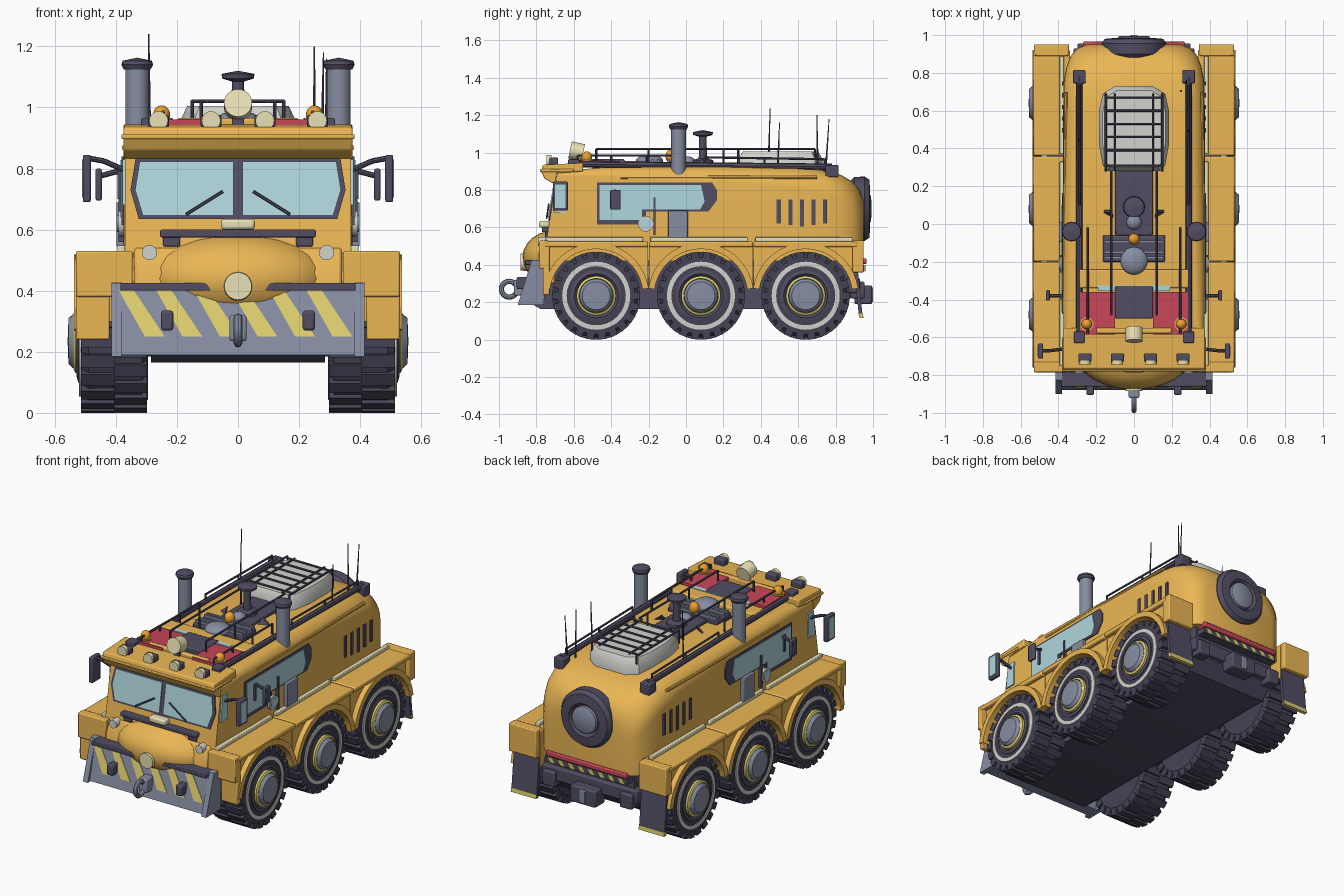
import bpy, bmesh
from math import sin, cos, pi, radians
from mathutils import Vector, Matrix

if "Cube" in bpy.data.objects:
    bpy.data.objects.remove(bpy.data.objects["Cube"])

COL = dict(yellow=(.83, .47, .09), dark=(.085, .075, .125), glass=(.43, .68, .72), cream=(.82, .75, .46),
           red=(.58, .06, .10), steel=(.24, .27, .36), pale=(.65, .65, .61), orange=(.85, .35, .03),
           stripe=(.74, .62, .16), tyre=(.06, .055, .09))
MATS = {}
for k, c in COL.items():
    MATS[k] = bpy.data.materials.new(k)
    MATS[k].diffuse_color = (*c, 1)


def finish(name, bm, mat, mirror=False, bevel=0):
    bmesh.ops.remove_doubles(bm, verts=bm.verts, dist=1e-5)
    bmesh.ops.recalc_face_normals(bm, faces=bm.faces)
    me = bpy.data.meshes.new(name)
    bm.to_mesh(me)
    bm.free()
    ob = bpy.data.objects.new(name, me)
    bpy.context.collection.objects.link(ob)
    me.materials.append(MATS[mat])
    if bevel:
        b = ob.modifiers.new("bevel", 'BEVEL')
        b.width, b.segments, b.limit_method = bevel, 2, 'ANGLE'
    if mirror:
        ob.modifiers.new("mirror", 'MIRROR').use_mirror_merge = False
    return ob


def add_box(bm, lo, hi):
    lo, hi = Vector(lo), Vector(hi)
    bmesh.ops.create_cube(bm, size=1, matrix=Matrix.Translation((lo + hi) / 2) @ Matrix.Diagonal((*(hi - lo), 1)))


def boxes(name, items, mat, mirror=False, bevel=0):
    bm = bmesh.new()
    for lo, hi in items:
        add_box(bm, lo, hi)
    return finish(name, bm, mat, mirror, bevel)


def prisms(name, polys, vec, mat, mirror=False, bevel=0):
    bm = bmesh.new()
    for pts in polys:
        f = bm.faces.new([bm.verts.new(p) for p in pts])
        r = bmesh.ops.extrude_face_region(bm, geom=[f], use_keep_orig=True)
        bmesh.ops.translate(bm, vec=vec, verts=[v for v in r['geom'] if isinstance(v, bmesh.types.BMVert)])
    return finish(name, bm, mat, mirror, bevel)


def side(name, yz, x0, x1, mat, mirror=True, bevel=0):
    return prisms(name, [[(x0, y, z) for y, z in yz]], (x1 - x0, 0, 0), mat, mirror, bevel)


def tubes(name, segs, r, mat, mirror=False, n=8, r2=None):
    bm = bmesh.new()
    for a, b in segs:
        a, b = Vector(a), Vector(b)
        m = Matrix.Translation((a + b) / 2) @ (b - a).to_track_quat('Z', 'Y').to_matrix().to_4x4()
        bmesh.ops.create_cone(bm, cap_ends=True, segments=n, radius1=r, radius2=r if r2 is None else r2,
                              depth=(b - a).length, matrix=m)
    return finish(name, bm, mat, mirror)


def balls(name, items, mat, mirror=False):
    bm = bmesh.new()
    for c, s in items:
        bmesh.ops.create_uvsphere(bm, u_segments=24, v_segments=12, radius=1,
                                  matrix=Matrix.Translation(c) @ Matrix.Diagonal((*s, 1)))
    return finish(name, bm, mat, mirror)


def loft(bm, rings):
    rows = [[bm.verts.new(p) for p in r] for r in rings]
    n = len(rows[0])
    for a, b in zip(rows, rows[1:]):
        for i in range(n):
            bm.faces.new((a[i], a[(i + 1) % n], b[(i + 1) % n], b[i]))
    bm.faces.new(rows[0])
    bm.faces.new(rows[-1])


def lathe(name, prof, c, axis, mat, mirror=False, n=40):
    # profile of (radius, offset along axis)
    bm = bmesh.new()
    ring = lambda r, o: [Vector(c) + (Vector((o, r * cos(t), r * sin(t))) if axis == 'x' else
                         Vector((r * cos(t), o, r * sin(t))) if axis == 'y' else
                         Vector((r * cos(t), r * sin(t), o))) for t in [2 * pi * i / n for i in range(n)]]
    loft(bm, [ring(r, o) for r, o in prof])
    return finish(name, bm, mat, mirror)


# hull: rounded sections lofted from the leaning cab front to the domed tail
def section(y, w, top, r, lean=0, bot=.42):
    arc = [(w - r + r * cos(t), top - r + r * sin(t)) for t in [pi / 2 * i / 8 for i in range(9)]]
    pts = [(w, bot)] + arc + [(-x, z) for x, z in reversed(arc)] + [(-w, bot)]
    return [(x, y + lean * (z - .6), z) for x, z in pts]


bm = bmesh.new()
loft(bm, [section(*s) for s in [(-.735, .37, .90, .03, .16), (-.45, .375, .92, .05), (.1, .375, .925, .08),
                                (.6, .375, .92, .11), (.75, .372, .905, .13), (.83, .358, .88, .14),
                                (.89, .335, .845, .15), (.93, .30, .80, .15), (.95, .25, .74, .13)]])
finish("hull", bm, "yellow")
fy = lambda z, off=0: -.735 + .16 * (z - .6) - off

# chassis and underside
side("chassis", [(-.84, .2), (-.78, .165), (.82, .165), (.9, .24), (.9, .45), (-.78, .45)], -.285, .285, "dark", False)
tubes("axles", [((-.3, y, .235), (.3, y, .235)) for y in (-.48, .08, .64)], .05, "dark")

# wheels
for i, cy in enumerate((-.48, .08, .64)):
    c = (0, cy, .235)
    lathe(f"tyre_{i}", [(.12, .30), (.19, .295), (.222, .315), (.224, .49), (.205, .512), (.13, .518), (.12, .49)],
          c, 'x', "tyre", True)
    lathe(f"tyre_white_band_{i}", [(.158, .505), (.158, .521), (.182, .520), (.182, .505)], c, 'x', "pale", True)
    lathe(f"rim_{i}", [(.135, .49), (.135, .523), (.118, .528), (.105, .515), (.1, .49)], c, 'x', "dark", True)
    lathe(f"rim_ring_{i}", [(.105, .50), (.105, .532), (.092, .538), (.09, .50)], c, 'x', "stripe", True)
    lathe(f"hub_{i}", [(.092, .5), (.09, .538), (.075, .555), (.001, .558)], c, 'x', "steel", True, 24)
    bm = bmesh.new()
    for k in range(22):
        for h, (x0, x1) in enumerate(((.298, .405), (.405, .514))):
            b2 = bmesh.new()
            add_box(b2, (x0, -.021, .195), (x1, .021, .235))
            rot = Matrix.Translation(c) @ Matrix.Rotation(2 * pi * (k + h / 2) / 22, 4, 'X')
            vs = [bm.verts.new(rot @ v.co) for v in b2.verts]
            for f in b2.faces:
                bm.faces.new([vs[v.index] for v in f.verts])
            b2.free()
    finish(f"tread_blocks_{i}", bm, "tyre", True)
    # fender with arch cut-out, flange and top plate
    arc = lambda r, a0, a1: [(cy + r * cos(radians(a)), .235 + r * sin(radians(a)))
                             for a in [a0 + (a1 - a0) * j / 20 for j in range(21)]]
    side(f"fender_{i}", [(cy - .278, .30), *arc(.252, 165, 15), (cy + .278, .30), (cy + .278, .51), (cy - .278, .51)],
         .34, .505, "yellow")
    side(f"fender_flange_{i}", arc(.25, 172, 8) + arc(.283, 8, 172), .49, .537, "yellow")
    boxes(f"fender_top_{i}", [((.34, cy - .278, .495), (.532, cy + .278, .525))], "yellow", True, .008)
    boxes(f"fender_rail_{i}", [((.37, cy - .27, .525), (.395, cy + .25, .548))], "cream", True, .004)
boxes("fender_ends", [((.345, -.785, .38), (.53, -.73, .53)), ((.42, -.765, .24), (.53, -.73, .39)),
                      ((.345, .89, .36), (.53, .95, .53))], "yellow", True, .006)
side("mudflaps", [(.90, .36), (.92, .36), (.945, .12), (.925, .12)], .345, .515, "dark")
side("mudflap_edges", [(.924, .14), (.946, .14), (.949, .115), (.927, .115)], .345, .516, "stripe")

# nose, grille cowl, lamps
balls("nose", [((0, -.70, .44), (.30, .175, .145))], "yellow")
side("nose_base", [(-.70, .3), (-.79, .3), (-.79, .46), (-.75, .54), (-.70, .55)], -.34, .34, "yellow", False, .01)
boxes("cowl", [((-.255, -.77, .575), (.255, -.70, .60)), ((-.245, -.755, .545), (-.19, -.70, .58)),
               ((.19, -.755, .545), (.245, -.70, .58))], "dark", False, .005)
boxes("cowl_lamp", [((-.055, -.785, .60), (.055, -.73, .635))], "cream", False, .01)
tubes("head_lamp", [((0, -.80, .415), (0, -.885, .415))], .052, "cream", n=20, r2=.045)
tubes("corner_lamps", [((.29, -.74, .525), (.29, -.79, .525))], .025, "pale", True, 16)

# striped blade
by = lambda z, off=0: -.83 - .05 * (.42 - z) / .23 - off
side("blade", [(-.79, .41), (by(.41), .41), (by(.19), .19), (-.80, .19)], -.385, .385, "steel", False)
side("blade_sides", [(-.745, .43), (-.825, .425), (-.90, .185), (-.76, .185)], .382, .415, "steel")
boxes("blade_top", [((-.385, -.86, .40), (.385, -.775, .425))], "dark", False, .004)
prisms("blade_stripes", [[(x, by(.4, .003), .4), (x + .05, by(.4, .003), .4), (x + .15, by(.25, .003), .25),
                          (x + .085, by(.25, .003), .25)] for x in [-.39 + .123 * i for i in range(6)]],
       (0, .01, 0), "stripe")
boxes("blade_hooks", [((.212, -.905, .27), (.252, -.84, .335))], "dark", True, .008)
boxes("tow_mount", [((-.028, -.92, .235), (.028, -.85, .32))], "steel", False, .008)
bpy.ops.mesh.primitive_torus_add(location=(0, -.945, .27), rotation=(0, pi / 2, 0), major_radius=.042,
                                 minor_radius=.014, major_segments=24, minor_segments=8)
ring = bpy.context.object
ring.name = "tow_ring"
ring.data.materials.append(MATS["steel"])

# windscreen, wipers and visor
front = lambda pts, o: [(x, fy(z, o), z) for x, z in pts]
prisms("windscreen_frame", [front([(0, .635), (.325, .635), (.352, .73), (.335, .835), (0, .835)], .006)],
       (0, .03, 0), "dark", True)
prisms("windscreen", [front([(.014, .648), (.312, .648), (.337, .73), (.322, .823), (.014, .823)], .011)],
       (0, .03, 0), "glass", True)
tubes("wipers", [((.17, fy(.65, .018), .65), (.05, fy(.725, .018), .725))], .005, "dark", True, 6)
side("visor", [(-.70, .83), (-.755, .86), (-.775, .90), (-.765, .935), (-.55, .945), (-.55, .9), (-.69, .89)],
     -.375, .375, "yellow", False, .006)
boxes("visor_lip", [((-.382, -.78, .897), (.382, -.60, .912))], "yellow", False, .004)

# side glazing, door details, vents
win = [(-.475, .615), (-.215, .615), (-.215, .685), (.12, .685), (.165, .745), (.165, .80), (.14, .84), (-.475, .84)]
side("window_frame", win, .35, .381, "dark")
side("side_window", [(-.462, .64), (-.235, .64), (-.235, .695), (.075, .695), (.10, .74), (.08, .828), (-.462, .828)],
     .35, .385, "glass")
side("quarter_window", [(-.705, .68), (-.64, .68), (-.635, .83), (-.69, .83)], .35, .379, "glass")
boxes("pillars", [((.36, -.175, .56), (.392, -.163, .76)), ((.36, -.40, .7), (.395, -.385, .8))], "dark", True)
tubes("side_porthole", [((.36, -.215, .62), (.392, -.215, .62))], .042, "pale", True, 24)
tubes("side_porthole_glass", [((.36, -.215, .62), (.396, -.215, .62))], .028, "glass", True, 24)
side("exhaust_shield", [(-.095, .545), (.01, .545), (.01, .69), (-.095, .69)], .36, .398, "steel", True, .004)
prisms("side_vents", [[(.36, y, .605 + d), (.36, y + .022, .605 + d), (.36, y + .022, .75), (.36, y, .75)]
                      for y, d in [(.485 + .062 * i, .008 * abs(i - 2)) for i in range(5)]], (.02, 0, 0), "dark", True)
tubes("side_trim", [((.372, -.35, .868), (.36, .7, .868))], .009, "yellow", True)
boxes("step_bars", [((.35, y, .33), (.46, y + .06, .40)) for y in (-.23, .33)], "steel", True)

# mirrors
boxes("mirrors", [((.482, -.712, .69), (.508, -.632, .845)), ((.446, -.405, .695), (.466, -.35, .80))], "dark", True, .006)
boxes("mirror_glass", [((.50, -.70, .705), (.511, -.644, .83))], "glass", True)
tubes("mirror_arms", [((.36, -.66, .79), (.44, -.67, .825)), ((.44, -.67, .825), (.495, -.672, .835)),
                      ((.36, -.38, .80), (.455, -.38, .775))], .009, "dark", True)

# exhaust stacks
tubes("exhaust_stack", [((.33, -.04, .80), (.33, -.04, 1.14))], .039, "steel", True, 24)
lathe("exhaust_cap", [(.044, 1.125), (.052, 1.14), (.048, 1.153), (.001, 1.163)], (.33, -.04, 0), 'z', "dark", True, 24)

# roof: red panels, deck, hatch with rack
side("red_roof_panel", [(-.585, .94), (-.36, .93), (-.36, .955), (-.585, .96)], .10, .285, "red")
boxes("roof_sill", [((-.29, -.34, .91), (.29, -.24, .955)), ((-.2, -.58, .91), (.2, -.55, .965))], "yellow", False, .008)
boxes("roof_skylight", [((-.19, -.355, .92), (.19, -.325, .958))], "glass")
boxes("roof_deck", [((-.10, -.50, .91), (.10, -.33, .965)), ((-.165, -.20, .91), (.165, -.06, .95)),
                    ((-.10, -.06, .91), (.10, .30, .945))], "dark", False, .006)
boxes("deck_slats", [((-.16, y, .95), (.16, y + .012, .965)) for y in (-.185, -.155, -.10, -.075)], "steel")
prisms("deck_wedges", [[(.11, .03, .92), (.165, .06, .92), (.12, .06, .96)]], (0, .015, 0), "dark", True)
half = [(.10, .73), (.165, .69), (.185, .60), (.185, .42), (.165, .31), (.14, .28)]
octo = half + [(-x, y) for x, y in reversed(half)]
bm = bmesh.new()
loft(bm, [[(x * s, .5 + (y - .5) * s, z) for x, y in octo] for s, z in ((1, .90), (1, .965), (.9, 1.005))])
finish("roof_hatch", bm, "pale")
tubes("hatch_rack", [((-.15, y, 1.02), (.15, y, 1.02)) for y in (.31, .39, .46, .53, .60, .67)] +
      [((x, .28, 1.02), (x, .69, 1.02)) for x in (-.15, -.1, .1, .15)] +
      [((x, y, .94), (x, y, 1.02)) for x in (-.15, .15) for y in (.28, .69)], .006, "dark")
lathe("roof_mast", [(.06, .93), (.055, .96), (.022, .97), (.02, 1.085), (.052, 1.095), (.054, 1.11), (.001, 1.12)],
      (0, .09, 0), 'z', "dark", n=24)
balls("radar_dome", [((0, -.195, .955), (.073, .073, .035)), ((0, .01, .95), (.04, .04, .03))], "steel")
balls("beacons", [((.25, -.53, .975), (.028, .028, .032)), ((0, -.08, .98), (.03, .03, .035))], "orange", True)
tubes("beacon_bases", [((.25, -.53, .93), (.25, -.53, .965))], .036, "yellow", True, 16)
tubes("search_light", [((0, -.55, 1.0), (0, -.62, 1.015))], .046, "cream", n=24)
boxes("search_light_bracket", [((-.02, -.59, .93), (.02, -.56, .99))], "dark")
for x in (.088, .26):
    boxes("roof_lamp_housing", [((x - .034, -.73, .935), (x + .034, -.685, .975))], "dark", True, .006)
    tubes("roof_lamp", [((x, -.72, .957), (x, -.745, .957))], .031, "cream", True, 16)

# roof edge rails and antennas
tubes("roof_edge_rail", [((.29, -.60, .938), (.29, .78, .925))], .017, "dark", True)
boxes("rail_end_boxes", [((.257, .745, .87), (.322, .815, .935)), ((.262, -.63, .93), (.318, -.57, .965))], "dark", True, .005)
tubes("hand_rails", [((.245, -.58, .985), (.245, -.02, .985)), ((.29, .1, .975), (.29, .74, .965))] +
      [((.245, y, .92), (.245, y, .985)) for y in (-.58, -.40, -.21, -.02)] +
      [((.29, y, .9), (.29, y, .97)) for y in (.1, .42, .74)], .006, "dark", True)
tubes("mid_rails", [((.12, -.48, 1.02), (.12, .28, 1.02))] + [((.12, y, .91), (.12, y, 1.02)) for y in (-.48, -.2, .2)],
      .006, "dark", True)
tubes("antennas", [((-.29, .44, .9), (-.292, .45, 1.24)), ((.29, .49, .9), (.29, .5, 1.16)),
                   ((.25, .705, .88), (.25, .70, 1.20)), ((.275, .745, .88), (.28, .765, 1.18))], .006, "dark", r2=.002)

# tail: spare wheel, lamp strip, bumper and hitch
lathe("spare_wheel", [(.14, .87), (.17, .90), (.172, .955), (.155, .98), (.10, .985), (.085, .965), (.001, .965)],
      (0, 0, .70), 'y', "dark")
lathe("spare_wheel_cover", [(.082, .95), (.08, .982), (.065, .99), (.001, .992)], (0, 0, .70), 'y', "steel", n=28)
boxes("tail_lamp_strip", [((-.27, .90, .405), (.27, .965, .435))], "red", False, .006)
boxes("tail_bar", [((-.27, .88, .365), (.27, .955, .40))], "dark")
prisms("tail_bar_stripes", [[(x, .956, .367), (x + .03, .956, .367), (x + .05, .956, .398), (x + .02, .956, .398)]
                            for x in [-.26 + .067 * i for i in range(8)]], (0, .003, 0), "stripe")
boxes("rear_bumper", [((-.32, .86, .25), (.32, .93, .33)), ((-.085, .90, .19), (.085, .995, .29)),
                      ((-.30, .88, .22), (-.22, .955, .31)), ((.22, .88, .22), (.30, .955, .31))], "dark", False, .008)
boxes("hitch", [((-.02, .97, .20), (.02, 1.0, .28))], "steel", False, .005)

# smooth curved surfaces, keep edges sharp
bpy.ops.object.select_all(action='SELECT')
bpy.context.view_layer.objects.active = ring
bpy.ops.object.shade_smooth_by_angle(angle=radians(32))

for m in bpy.data.materials:
    if m.users and not m.is_grease_pencil:
        m.use_nodes = True
        m.node_tree.nodes["Principled BSDF"].inputs["Base Color"].default_value = m.diffuse_color
